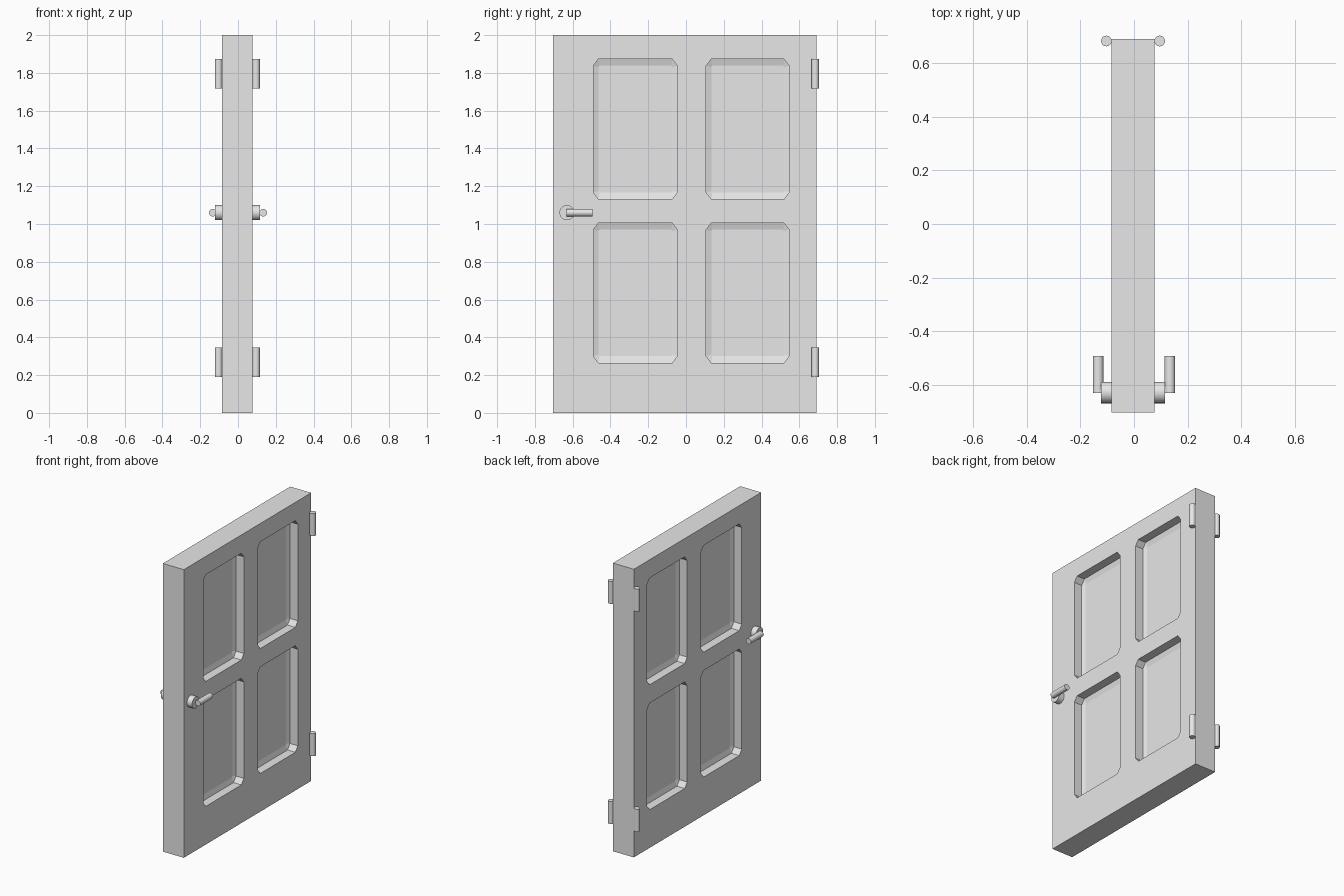
import bpy, bmesh, math
from mathutils import Matrix

if "Cube" in bpy.data.objects:
    bpy.data.objects.remove(bpy.data.objects["Cube"])

grey = bpy.data.materials.new("light_grey")
grey.diffuse_color = (0.8, 0.8, 0.8, 1)
grey.use_nodes = True
grey.node_tree.nodes["Principled BSDF"].inputs["Base Color"].default_value = grey.diffuse_color

X0, X1 = -0.084, 0.077        # door faces
Y0, Y1 = -0.704, 0.692        # door edges


def finish(name, bm, smooth=False):
    bmesh.ops.recalc_face_normals(bm, faces=bm.faces)
    me = bpy.data.meshes.new(name)
    bm.to_mesh(me)
    bm.free()
    me.materials.append(grey)
    ob = bpy.data.objects.new(name, me)
    bpy.context.collection.objects.link(ob)
    if smooth:
        bpy.ops.object.select_all(action='DESELECT')
        ob.select_set(True)
        bpy.context.view_layer.objects.active = ob
        bpy.ops.object.shade_smooth_by_angle(angle=math.radians(35))
    return ob


def cylinder(name, centre, radius, length, axis, sides=20):
    rot = {'x': Matrix.Rotation(math.pi / 2, 4, 'Y'),
           'y': Matrix.Rotation(math.pi / 2, 4, 'X'),
           'z': Matrix.Identity(4)}[axis]
    bm = bmesh.new()
    bmesh.ops.create_cone(bm, cap_ends=True, segments=sides, radius1=radius, radius2=radius,
                          depth=length, matrix=Matrix.Translation(centre) @ rot)
    return finish(name, bm, True)


def octagon(bm, x, y0, y1, z0, z1, cy, cz):
    pts = [(y0 + cy, z0), (y1 - cy, z0), (y1, z0 + cz), (y1, z1 - cz),
           (y1 - cy, z1), (y0 + cy, z1), (y0, z1 - cz), (y0, z0 + cz)]
    return [bm.verts.new((x, y, z)) for y, z in pts]


# door slab
bm = bmesh.new()
bmesh.ops.create_cube(bm, size=1)
for v in bm.verts:
    v.co = (X1 if v.co.x > 0 else X0, Y1 if v.co.y > 0 else Y0, 2 if v.co.z > 0 else 0)
door = finish("door_slab", bm)

# recessed panels: straight chamfered wall, then a shallow sloped border
bm = bmesh.new()
for face, inward in ((X1, -1), (X0, 1)):
    for y0, y1 in ((-0.491, -0.046), (0.107, 0.546)):
        for z0, z1 in ((0.265, 1.005), (1.132, 1.873)):
            a, b = 0.027, 0.035
            rings = [octagon(bm, face - inward * 0.05, y0, y1, z0, z1, a, b),
                     octagon(bm, face + inward * 0.06, y0, y1, z0, z1, a, b),
                     octagon(bm, face + inward * 0.07, y0 + a, y1 - a, z0 + b, z1 - b,
                             0.006, 0.008)]
            for r, s in zip(rings, rings[1:]):
                for i in range(8):
                    j = (i + 1) % 8
                    bm.faces.new((r[i], r[j], s[j], s[i]))
            bm.faces.new(rings[0])
            bm.faces.new(rings[-1])
cutter = finish("panel_cutter", bm)
cutter.hide_render = True

mod = door.modifiers.new("panels", 'BOOLEAN')
mod.operation = 'DIFFERENCE'
mod.solver = 'EXACT'
mod.object = cutter
bpy.ops.object.select_all(action='DESELECT')
door.select_set(True)
bpy.context.view_layer.objects.active = door
bpy.ops.object.modifier_apply(modifier=mod.name)
bpy.data.objects.remove(cutter)

# hinges, handle roses and levers on both faces
for side, face, s in (("right", X1, 1), ("left", X0, -1)):
    for level, z in (("lower", 0.267), ("upper", 1.795)):
        cylinder(f"{level}_hinge_{side}", (face + s * 0.019, 0.684, z), 0.02, 0.156, 'z')
    cylinder(f"handle_rose_{side}", (face + s * 0.009, -0.63, 1.06), 0.04, 0.06, 'x', 24)
    cylinder(f"handle_lever_{side}", (s * 0.134, -0.563, 1.06), 0.02, 0.138, 'y')
